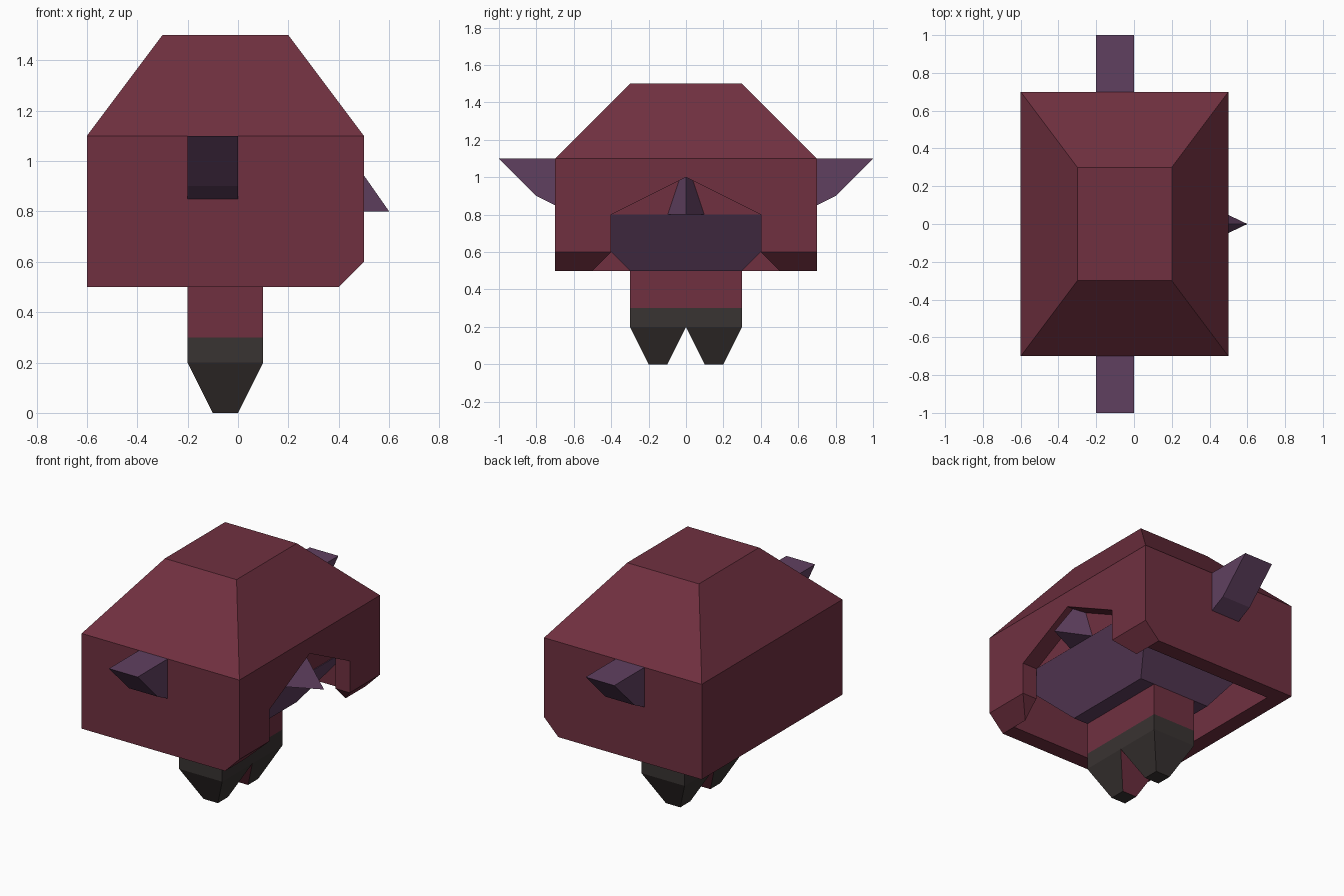
import bpy
import bmesh

cube = bpy.data.objects.get("Cube")
if cube:
    bpy.data.objects.remove(cube, do_unlink=True)


def material(name, rgb):
    linear = [((c / 255 + 0.055) / 1.055) ** 2.4 for c in rgb] + [1]
    mat = bpy.data.materials.new(name)
    mat.use_nodes = True
    mat.diffuse_color = linear
    mat.node_tree.nodes["Principled BSDF"].inputs["Base Color"].default_value = linear
    return mat


RED = material("dark red", (112, 48, 64))
PURPLE = material("dusky purple", (96, 64, 96))
GREY = material("warm charcoal", (57, 51, 50))


def finish(name, bm, *mats):
    bmesh.ops.recalc_face_normals(bm, faces=bm.faces[:])
    mesh = bpy.data.meshes.new(name)
    bm.to_mesh(mesh)
    bm.free()
    for mat in mats:
        mesh.materials.append(mat)
    obj = bpy.data.objects.new(name, mesh)
    bpy.context.scene.collection.objects.link(obj)
    return obj


def loft(name, levels, *mats):
    """Stack of rectangles (x0, x1, y0, y1, z), skinned and capped."""
    bm = bmesh.new()
    rings = [[bm.verts.new((x, y, z)) for x, y in ((a, c), (b, c), (b, d), (a, d))]
             for a, b, c, d, z in levels]
    for low, high in zip(rings, rings[1:]):
        for i in range(4):
            j = (i + 1) % 4
            bm.faces.new((low[i], low[j], high[j], high[i]))
    bm.faces.new(rings[0])
    bm.faces.new(rings[-1])
    return finish(name, bm, *mats)


def prism(name, profile, x0, x1, *mats):
    """Extrude a (y, z) outline along x."""
    bm = bmesh.new()
    face = bm.faces.new([bm.verts.new((x0, y, z)) for y, z in profile])
    side = bmesh.ops.extrude_face_region(bm, geom=[face])["geom"]
    bmesh.ops.translate(bm, vec=(x1 - x0, 0, 0),
                        verts=[v for v in side if isinstance(v, bmesh.types.BMVert)])
    return finish(name, bm, *mats)


def carve(obj, cutters):
    """Cut the helpers out of the object, then delete them."""
    for cutter in cutters:
        cutter.hide_render = True
        mod = obj.modifiers.new("cut", "BOOLEAN")
        mod.operation, mod.solver, mod.object = "DIFFERENCE", "EXACT", cutter
    bpy.context.view_layer.update()
    graph = bpy.context.evaluated_depsgraph_get()
    mesh = bpy.data.meshes.new_from_object(obj.evaluated_get(graph))
    obj.modifiers.clear()
    obj.data = mesh
    for cutter in cutters:
        bpy.data.objects.remove(cutter, do_unlink=True)


# Large hollow hood with a chamfered front edge and sloping roof
hood = loft("hood", [(-.6, .4, -.7, .7, .5), (-.6, .5, -.7, .7, .6),
                     (-.6, .5, -.7, .7, 1.1), (-.3, .2, -.3, .3, 1.5)], RED)
hollow = loft("hollow_cutter", [(-.5, .4, -.6, .6, .4), (-.5, .4, -.6, .6, .8)], RED)
half = [(.4, .8), (.4, .6), (.6, .4)]
opening = prism("opening_cutter",
                [(0, 1)] + half + [(-y, z) for y, z in reversed(half)], .395, .7, RED)
carve(hood, [hollow, opening])

# Tapered face tucked inside the hood
loft("face", [(-.3, .2, -.3, .3, .5), (-.5, .4, -.6, .6, .8)], PURPLE)

# Pointed nose
bm = bmesh.new()
points = [bm.verts.new(p) for p in ((.39, -.1, .8), (.39, .1, .8), (.39, 0, 1.1), (.6, 0, .8))]
bmesh.ops.convex_hull(bm, input=points)
finish("nose", bm, PURPLE)

# Torso with a charcoal waistband
torso = loft("torso", [(-.2, .1, -.3, .3, z) for z in (.2, .3, .5)], RED, GREY)
for face in torso.data.polygons:
    face.material_index = int(face.center.z < .3)

# Mirrored ears and tapered legs
for side, label in ((1, "back"), (-1, "front")):
    outline = [(.7, 1.1), (1, 1.1), (.8, .9), (.7, .85)]
    prism(label + "_ear", [(side * y, z) for y, z in outline], -.2, 0, PURPLE)
    inner, outer = sorted((0, side * .3))
    foot = sorted((side * .1, side * .2))
    leg = loft(label + "_leg", [(-.1, 0, *foot, 0), (-.2, .1, inner, outer, .2)], GREY, RED)
    for face in leg.data.polygons:
        face.material_index = int(face.normal.y * side < -.5)
